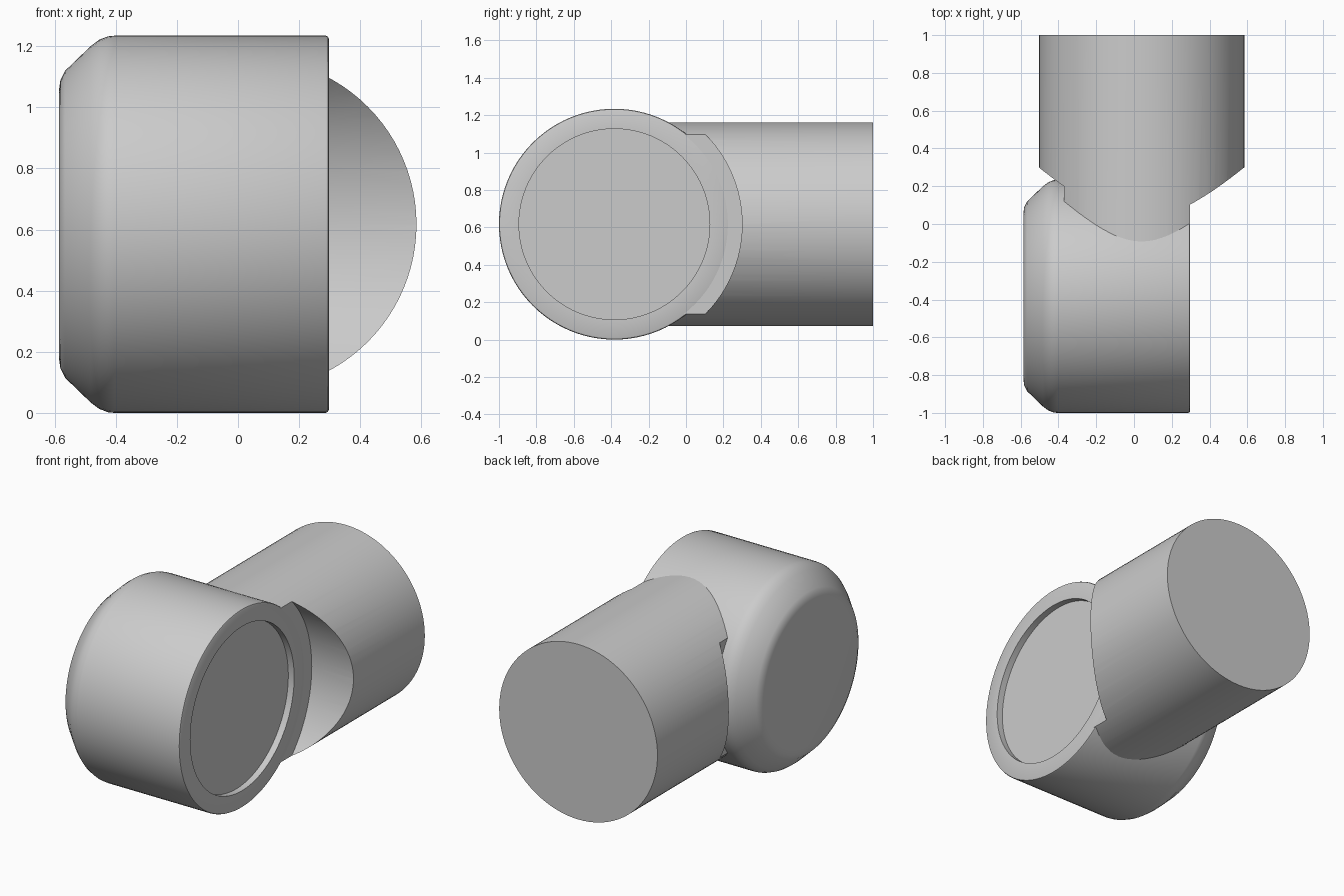
import bpy
import bmesh
from math import radians
from mathutils import Matrix, Vector

if "Cube" in bpy.data.objects:
    bpy.data.objects.remove(bpy.data.objects["Cube"])

AXIS_Y, MID_Z = -0.383, 0.617      # head axis runs along x at this y and z
HEAD_R, RIM_X = 0.617, 0.297
STEM_X, STEM_R = 0.04, 0.544
SHOULDER_X, CLEAR_R = -0.37, 0.683

grey = bpy.data.materials.new("light grey")
grey.use_nodes = True
colour = (0.6, 0.6, 0.6, 1)
grey.diffuse_color = colour
grey.node_tree.nodes["Principled BSDF"].inputs["Base Color"].default_value = colour


def finish(name, bm):
    bmesh.ops.recalc_face_normals(bm, faces=bm.faces)
    mesh = bpy.data.meshes.new(name)
    bm.to_mesh(mesh)
    bm.free()
    mesh.materials.append(grey)
    ob = bpy.data.objects.new(name, mesh)
    bpy.context.collection.objects.link(ob)
    return ob


def revolve(name, profile, steps=96):
    """Turn (x, radius) points around the head axis; both ends close on it."""
    bm = bmesh.new()
    centre = Vector((0, AXIS_Y, MID_Z))
    verts = [bm.verts.new((x, AXIS_Y, MID_Z + r)) for x, r in profile]
    edges = [bm.edges.new(pair) for pair in zip(verts, verts[1:])]
    bmesh.ops.spin(bm, geom=verts + edges, cent=centre, axis=(1, 0, 0),
                   angle=radians(360), steps=steps)
    bmesh.ops.remove_doubles(bm, verts=bm.verts, dist=0.0001)
    return finish(name, bm)


def smooth(ob):
    bpy.ops.object.select_all(action="DESELECT")
    ob.select_set(True)
    bpy.context.view_layer.objects.active = ob
    bpy.ops.object.shade_smooth_by_angle(angle=radians(32))


# Head: rounded chamfer at one end, shallow round recess at the other
head = revolve("head", [
    (-0.585, 0), (-0.585, 0.445), (-0.581, 0.472), (-0.566, 0.502),
    (-0.482, 0.583), (-0.454, 0.604), (-0.425, 0.615), (-0.405, HEAD_R),
    (RIM_X - 0.01, HEAD_R), (RIM_X - 0.003, HEAD_R - 0.003),
    (RIM_X, HEAD_R - 0.01), (RIM_X, 0.51), (RIM_X - 0.04, 0.51),
    (RIM_X - 0.04, 0)])

# Stem: round bar from the head to the back
bm = bmesh.new()
front, back = AXIS_Y, 1.0
bmesh.ops.create_cone(
    bm, cap_ends=True, segments=96, radius1=STEM_R, radius2=STEM_R,
    depth=back - front,
    matrix=Matrix.Translation((STEM_X, (front + back) / 2, MID_Z))
    @ Matrix.Rotation(radians(90), 4, "X"))
stem = finish("stem", bm)

# Spool cutter: fits the head in the middle, clears it beyond each shoulder
core = HEAD_R - 0.01
cutter = revolve("stem_cutter", [
    (-1, 0), (-1, CLEAR_R), (SHOULDER_X, CLEAR_R), (SHOULDER_X, core),
    (RIM_X, core), (RIM_X, CLEAR_R), (1, CLEAR_R), (1, 0)])
cutter.hide_render = True
cut = stem.modifiers.new("saddle", "BOOLEAN")
cut.operation = "DIFFERENCE"
cut.solver = "EXACT"
cut.object = cutter
bpy.context.view_layer.objects.active = stem
bpy.ops.object.modifier_apply(modifier=cut.name)
bpy.data.objects.remove(cutter)

for part in (head, stem):
    smooth(part)
